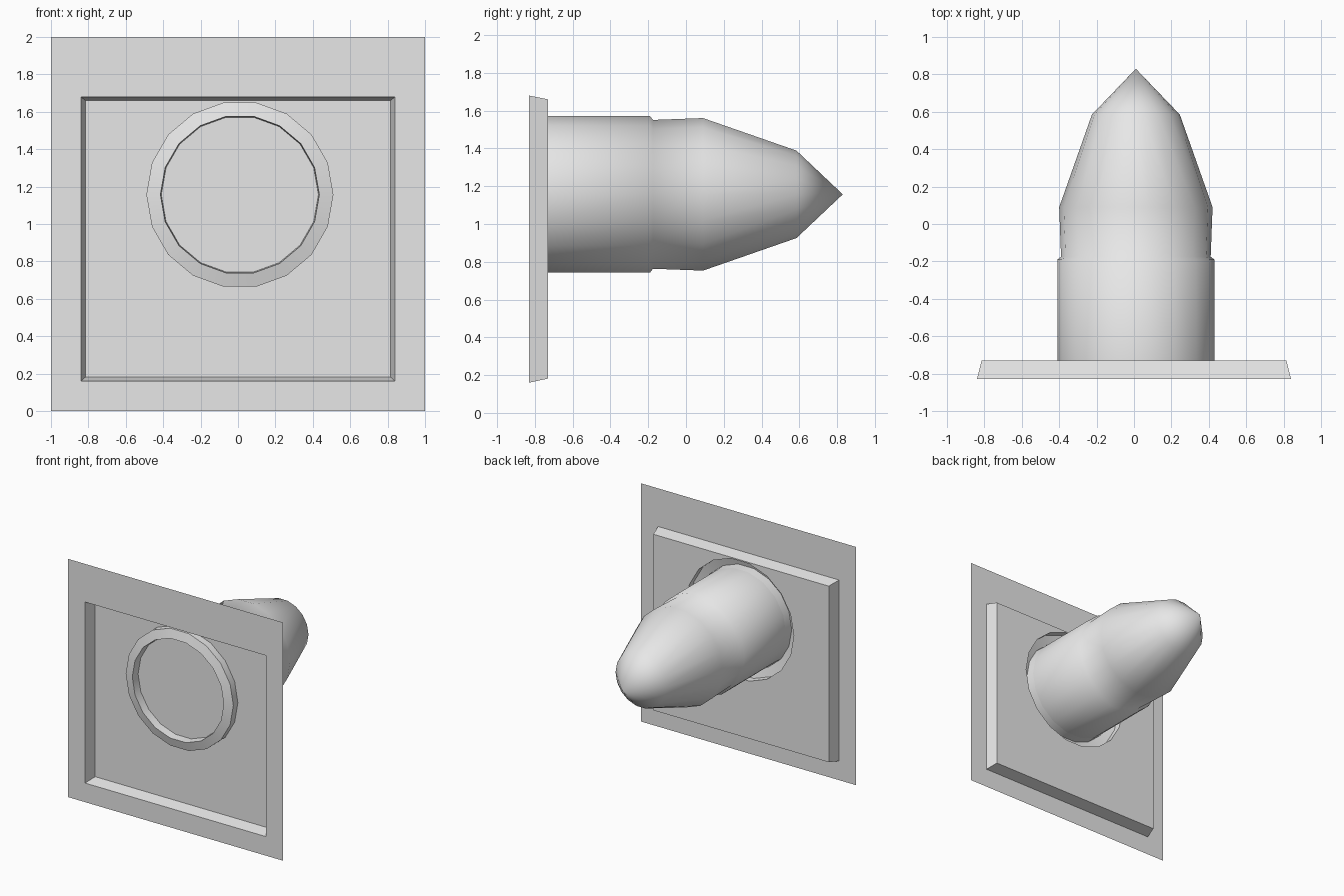
import bpy, bmesh, math

cube = bpy.data.objects.get("Cube")
if cube:
    bpy.data.objects.remove(cube)

grey = bpy.data.materials.new("light_grey")
grey.use_nodes = True
grey.diffuse_color = (0.8, 0.8, 0.8, 1)
grey.node_tree.nodes["Principled BSDF"].inputs["Base Color"].default_value = (0.8, 0.8, 0.8, 1)

SIDES = 18
CX, CZ = 0.01, 1.157      # axis of the round parts
FRONT, BACK = -0.83, -0.73  # sheet and recessed panel depths


def rect(bm, half_x, z0, z1, y):
    return [bm.verts.new((x, y, z)) for x, z in
            ((-half_x, z0), (half_x, z0), (half_x, z1), (-half_x, z1))]


def ring(bm, radius, y):
    steps = [2 * math.pi * i / SIDES for i in range(SIDES)]
    return [bm.verts.new((CX + radius * math.cos(a), y, CZ + radius * math.sin(a))) for a in steps]


def bridge(bm, a, b):
    for i in range(len(a)):
        j = (i + 1) % len(a)
        bm.faces.new((a[i], a[j], b[j], b[i]))


def loop_edges(bm, loop):
    return [bm.edges.get((v, loop[i - 1])) or bm.edges.new((loop[i - 1], v))
            for i, v in enumerate(loop)]


def finish(bm, name, angle):
    mesh = bpy.data.meshes.new(name)
    bm.to_mesh(mesh)
    bm.free()
    mesh.materials.append(grey)
    obj = bpy.data.objects.new(name, mesh)
    bpy.context.collection.objects.link(obj)
    bpy.ops.object.select_all(action='DESELECT')
    obj.select_set(True)
    bpy.context.view_layer.objects.active = obj
    if angle:
        bpy.ops.object.shade_smooth_by_angle(angle=math.radians(angle))
    return obj


# Square sheet with a tapered recess and a round opening in the recessed panel
bm = bmesh.new()
outline = rect(bm, 1.0, 0.0, 2.0, FRONT)
lip = rect(bm, 0.84, 0.16, 1.68, FRONT)
floor = rect(bm, 0.815, 0.182, 1.66, BACK)
bridge(bm, outline, lip)
bridge(bm, lip, floor)
opening = ring(bm, 0.5, BACK)
bmesh.ops.triangle_fill(bm, use_beauty=True, normal=(0, -1, 0),
                        edges=loop_edges(bm, floor) + loop_edges(bm, opening))
finish(bm, "wall_plate", 0)

# Raised collar around the opening, with a sloped face and an inner wall
bm = bmesh.new()
loops = [ring(bm, r, y) for r, y in
         ((0.5, BACK), (0.5, -0.79), (0.425, -0.81), (0.42, -0.74))]
for a, b in zip(loops, loops[1:]):
    bridge(bm, a, b)
finish(bm, "collar", 30)

# Pointed round body behind the plate
bm = bmesh.new()
loops = [ring(bm, r, y) for r, y in
         ((0.42, -0.74), (0.42, -0.19), (0.4, -0.175), (0.41, 0.09), (0.235, 0.585))]
bm.faces.new(loops[0])
for a, b in zip(loops, loops[1:]):
    bridge(bm, a, b)
tip = bm.verts.new((CX, 0.83, CZ))
for i, v in enumerate(loops[-1]):
    bm.faces.new((loops[-1][i - 1], v, tip))
bmesh.ops.recalc_face_normals(bm, faces=bm.faces[:])
finish(bm, "pointed_body", 60)
